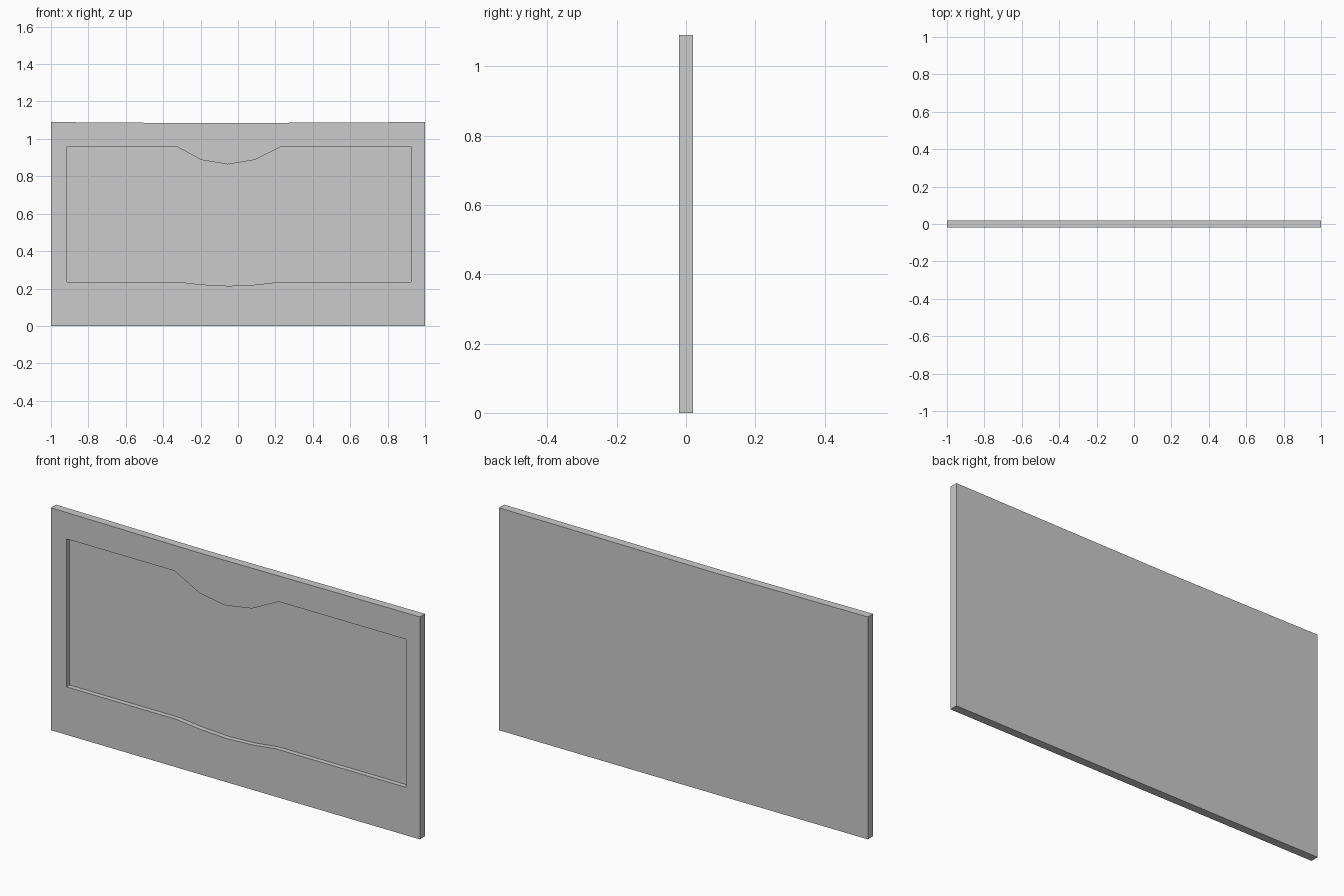
import bpy, bmesh

if "Cube" in bpy.data.objects:
    bpy.data.objects.remove(bpy.data.objects["Cube"])

def prism(name, profile, y0, y1):
    """Extrude an x-z outline from y0 to y1."""
    bm = bmesh.new()
    face = bm.faces.new([bm.verts.new((x, y0, z)) for x, z in profile])
    ext = bmesh.ops.extrude_face_region(bm, geom=[face])
    verts = [v for v in ext["geom"] if isinstance(v, bmesh.types.BMVert)]
    bmesh.ops.translate(bm, verts=verts, vec=(0, y1 - y0, 0))
    bmesh.ops.recalc_face_normals(bm, faces=bm.faces)
    mesh = bpy.data.meshes.new(name)
    bm.to_mesh(mesh)
    bm.free()
    obj = bpy.data.objects.new(name, mesh)
    bpy.context.collection.objects.link(obj)
    return obj

# Panel: thin slab whose top edge sags very slightly
panel = prism("panel", [(-1, 0), (1, 0), (1, 1.09), (-0.19, 1.084), (-1, 1.09)],
              -0.02, 0.02)

# Recess: shallow pocket with a dipped top and bottom edge
recess = prism("recess_cutter", [
    (-0.915, 0.235), (-0.32, 0.235), (-0.19, 0.221), (-0.05, 0.214),
    (0.09, 0.220), (0.22, 0.235), (0.925, 0.235),
    (0.925, 0.96), (0.235, 0.96), (0.09, 0.888), (-0.055, 0.864),
    (-0.195, 0.887), (-0.33, 0.96), (-0.915, 0.96)], -0.05, 0.004)
recess.hide_render = True
recess.hide_viewport = False
recess.display_type = 'WIRE'

# Cut the pocket into the front face
cut = panel.modifiers.new("recess", 'BOOLEAN')
cut.operation = 'DIFFERENCE'
cut.solver = 'EXACT'
cut.object = recess
bpy.context.view_layer.objects.active = panel
panel.select_set(True)
bpy.ops.object.modifier_apply(modifier=cut.name)
bpy.data.objects.remove(recess, do_unlink=True)
